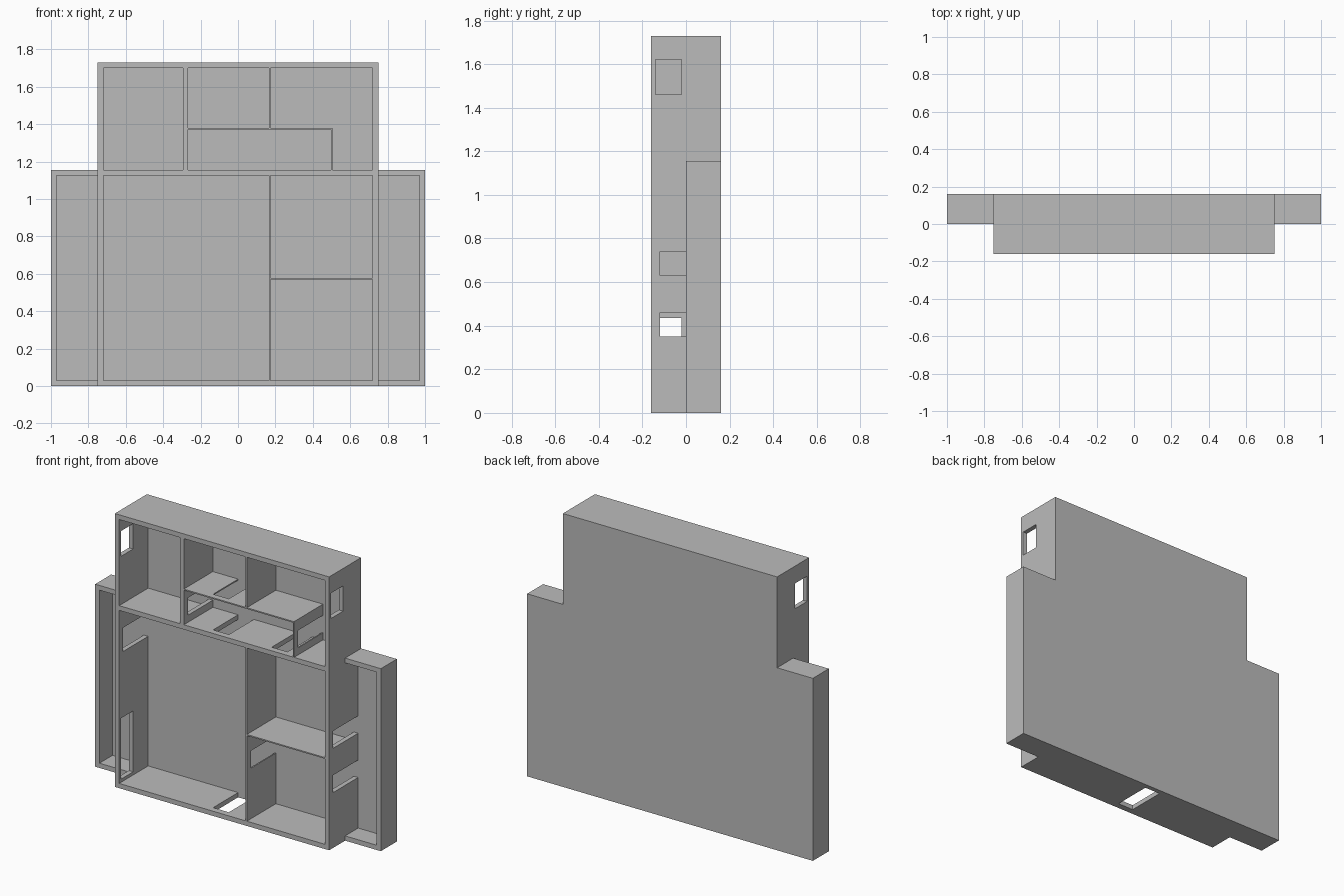
import bpy, bmesh

cube = bpy.data.objects.get("Cube")
if cube:
    bpy.data.objects.remove(cube, do_unlink=True)

# One plain grey
grey = bpy.data.materials.new("plain_grey")
grey.use_nodes = True
grey.diffuse_color = (0.5, 0.5, 0.5, 1)
bsdf = grey.node_tree.nodes["Principled BSDF"]
bsdf.inputs["Base Color"].default_value = grey.diffuse_color
bsdf.inputs["Roughness"].default_value = 0.8

FRONT, FLOOR, BACK = -0.16, 0.13, 0.16   # wall rim, floor surface, underside
DOOR = (-0.12, FLOOR + 0.02)             # door depth range, down to the floor
WINDOW = (-0.14, -0.02)


def finish(name, bm):
    bmesh.ops.recalc_face_normals(bm, faces=bm.faces)
    mesh = bpy.data.meshes.new(name)
    bm.to_mesh(mesh)
    bm.free()
    mesh.materials.append(grey)
    obj = bpy.data.objects.new(name, mesh)
    bpy.context.collection.objects.link(obj)
    return obj


def box(name, x, y, z):
    bm = bmesh.new()
    bmesh.ops.create_cube(bm, size=1)
    for v in bm.verts:
        v.co = [r[0] if c < 0 else r[1] for c, r in zip(v.co, (x, y, z))]
    return finish(name, bm)


def wall(name, x, z, openings=(), depth=(FRONT, FLOOR)):
    """Wall rising from the floor; openings are (start, end, depth range) along its length."""
    obj = box(name, x, depth, z)
    upright = z[1] - z[0] > x[1] - x[0]
    for start, end, y in openings:
        through = x if upright else z
        through = (through[0] - 0.05, through[1] + 0.05)
        span = (start, end)
        cutter = box("cutter", through if upright else span, y, span if upright else through)
        cutter.hide_render = True
        mod = obj.modifiers.new("opening", "BOOLEAN")
        mod.operation, mod.solver, mod.object = "DIFFERENCE", "EXACT", cutter
        bpy.context.view_layer.objects.active = obj
        bpy.ops.object.modifier_apply(modifier=mod.name)
        bpy.data.objects.remove(cutter, do_unlink=True)
    return obj


# Floor plate: stepped outline extruded in depth
half = [(1, 0), (1, 1.155), (0.75, 1.155), (0.75, 1.73)]
outline = half + [(-x, z) for x, z in reversed(half)]
bm = bmesh.new()
face = bm.faces.new([bm.verts.new((x, FLOOR, z)) for x, z in outline])
new = bmesh.ops.extrude_face_region(bm, geom=[face])["geom"]
for v in new:
    if isinstance(v, bmesh.types.BMVert):
        v.co.y = BACK
finish("floor_plate", bm)

# Outer walls of the main block
upper_window = (1.46, 1.62, WINDOW)
wall("left_outer_wall", (0.72, 0.75), (0, 1.73),
     [(0.35, 0.46, DOOR), (0.63, 0.74, DOOR), upper_window])
wall("right_outer_wall", (-0.75, -0.72), (0, 1.73),
     [(0.05, 0.435, WINDOW), (0.85, 1.0, DOOR), upper_window])
inside = (-0.72, 0.72)
hall_door = (-0.09, 0.02, DOOR)
wall("entrance_wall", inside, (0, 0.03), [hall_door])
wall("middle_wall", inside, (1.125, 1.155), [hall_door, (0.32, 0.43, DOOR)])
wall("end_wall", inside, (1.70, 1.73))

# Inner walls: one thick, the rest thin partitions
wall("bedroom_wall", (-0.295, -0.267), (1.155, 1.70), [(1.2, 1.31, DOOR)])
wall("living_partition", (0.166, 0.174), (0.03, 1.125), [(0.35, 0.46, DOOR)])
wall("room_partition", (0.174, 0.72), (0.571, 0.579))
wall("hall_partition", (-0.267, 0.504), (1.373, 1.381), [hall_door])
wall("hall_end_partition", (0.496, 0.504), (1.155, 1.373), [(1.2, 1.31, DOOR)])
wall("upper_partition", (0.166, 0.174), (1.381, 1.70))

# Low terrace walls on both sides
low = (0, FLOOR)
for side, s in (("left", 1), ("right", -1)):
    outer = tuple(sorted((s * 0.97, s)))
    span = tuple(sorted((s * 0.75, s * 0.97)))
    wall(side + "_terrace_outer_wall", outer, (0, 1.155), depth=low)
    wall(side + "_terrace_near_wall", span, (0, 0.03), depth=low)
    wall(side + "_terrace_far_wall", span, (1.125, 1.155), depth=low)
